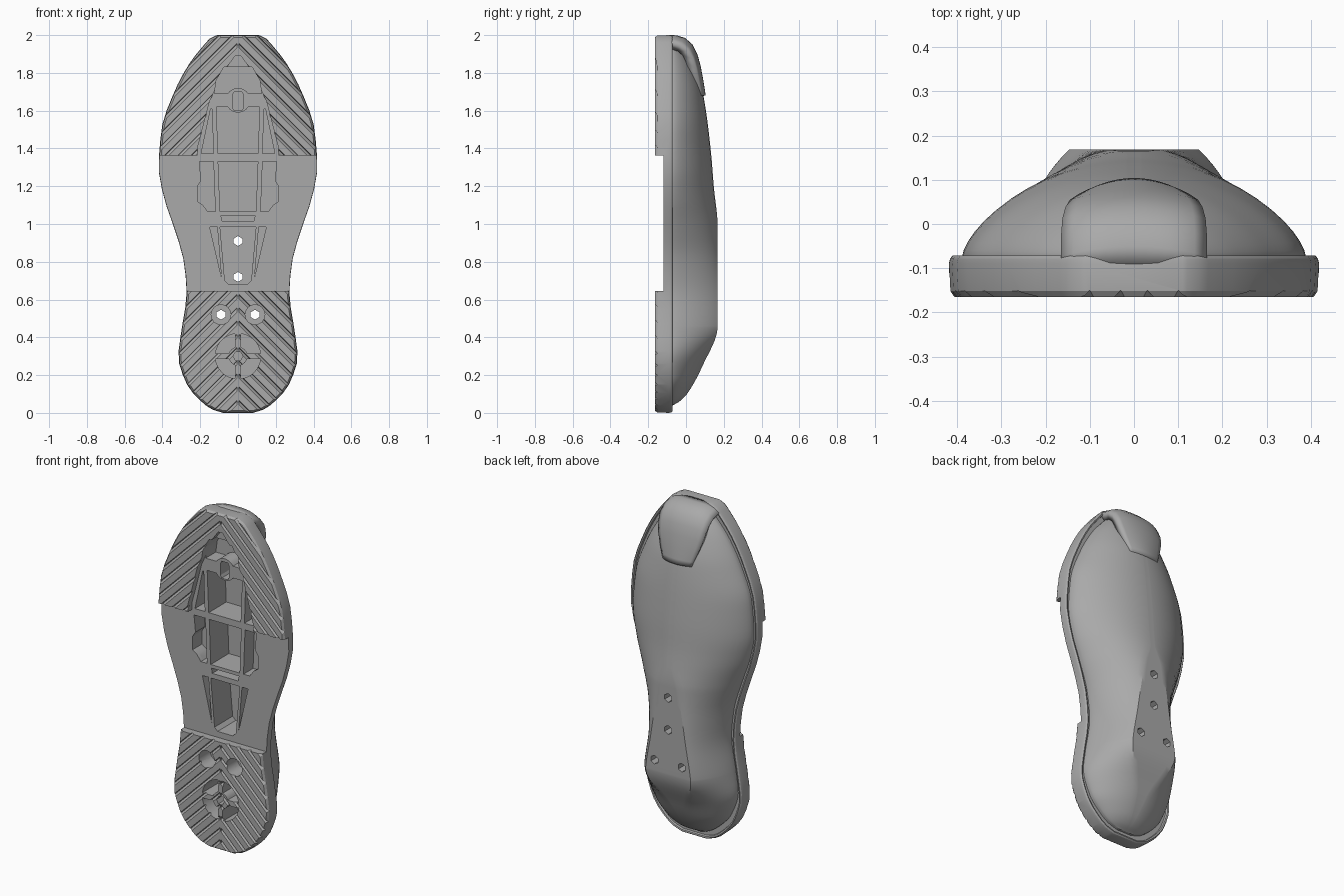
import bpy, bmesh, math

if "Cube" in bpy.data.objects:
    bpy.data.objects.remove(bpy.data.objects["Cube"])

grey = bpy.data.materials.new("mid_grey")
grey.use_nodes = True
COLOR = (0.4, 0.4, 0.4, 1)
grey.diffuse_color = COLOR
grey.node_tree.nodes["Principled BSDF"].inputs["Base Color"].default_value = COLOR


def curve(table, z):
    """Smooth curve through (z, value) pairs that never overshoots."""
    z = min(max(z, table[0][0]), table[-1][0])
    i = next(k for k in range(len(table) - 1) if z <= table[k + 1][0])

    def slope(k):
        k = min(max(k, 0), len(table) - 2)
        return (table[k + 1][1] - table[k][1]) / (table[k + 1][0] - table[k][0])

    def tangent(k):
        a, b = slope(k - 1), slope(k)
        return 2 * a * b / (a + b) if a * b > 0 else 0

    (z0, a), (z1, b) = table[i], table[i + 1]
    h = z1 - z0
    t = (z - z0) / h
    m0 = tangent(i) if i else slope(i)
    m1 = tangent(i + 1) if i < len(table) - 2 else slope(i)
    return (a * (1 + 2 * t) * (1 - t) ** 2 + b * t * t * (3 - 2 * t)
            + h * (m0 * t * (1 - t) ** 2 - m1 * t * t * (1 - t)))


def new_object(name, bm):
    bmesh.ops.recalc_face_normals(bm, faces=bm.faces)
    mesh = bpy.data.meshes.new(name)
    bm.to_mesh(mesh)
    bm.free()
    mesh.materials.append(grey)
    ob = bpy.data.objects.new(name, mesh)
    bpy.context.collection.objects.link(ob)
    return ob


def loft(bm, rings):
    """Skin closed rings of points and cap both ends."""
    rows = [[bm.verts.new(p) for p in ring] for ring in rings]
    n = len(rows[0])
    for a, b in zip(rows, rows[1:]):
        for i in range(n):
            bm.faces.new((a[i], a[(i + 1) % n], b[(i + 1) % n], b[i]))
    bm.faces.new(rows[0])
    bm.faces.new(rows[-1])


def prism(bm, points, y0, y1):
    loft(bm, [[(x, y, z) for x, z in points] for y in (y0, y1)])


def arc(cx, cz, r, start, end, n):
    angles = [math.radians(start + (end - start) * i / n) for i in range(n + 1)]
    return [(cx + r * math.cos(a), cz + r * math.sin(a)) for a in angles]


def mirror(points):
    return points + [(-x, z) for x, z in reversed(points)]


# Half width of the footprint by height
HALF = [(0, .08), (.02, .14), (.07, .205), (.15, .27), (.3, .316), (.42, .302), (.64, .272),
        (.8, .287), (1, .345), (1.15, .395), (1.3, .42), (1.5, .405), (1.7, .337),
        (1.85, .257), (1.95, .178), (1.985, .145), (2, .11)]


def cosine_steps(n):
    return [-math.cos(math.pi * i / n) for i in range(n + 1)]


# Sole: footprint rings with a soft tread edge and a raised rear lip
outline = mirror([(curve(HALF, 1 + c), 1 + c) for c in cosine_steps(34)])


def inset(d, y):
    ring = []
    for i, (x, z) in enumerate(outline):
        (ax, az), (bx, bz) = outline[i - 1], outline[(i + 1) % len(outline)]
        nx, nz = bz - az, ax - bx
        k = d / math.hypot(nx, nz)
        ring.append((x - nx * k, y, z - nz * k))
    return ring


bm = bmesh.new()
loft(bm, [inset(d, y) for d, y in ((.012, -.165), (.003, -.152), (0, -.09), (.003, -.078),
                                   (.009, -.071), (.017, -.073), (.02, -.085))])
sole = new_object("sole", bm)

# Upper: domed shell with a flat tapering mounting pad
CAP = [(.04, -.07), (.06, -.035), (.1, .005), (.25, .088), (.46, .168), (.98, .168), (1.2, .147),
       (1.36, .134), (1.68, .092), (1.85, .035), (1.93, -.015), (1.965, -.065)]
PAD = [(.04, .1), (.2, .15), (.46, .55), (.98, .2), (1.1, .05), (1.97, .05)]
bm = bmesh.new()
rings = []
for z in sorted([1.0025 + .9625 * c for c in cosine_steps(72)] + [.46, .98]):
    w = curve(HALF, 1 + (z - 1.0025) / .9625) - .032
    cap, pad = curve(CAP, z), curve(PAD, z)
    peak = (cap + .07) / (1 - pad * pad) ** .7
    us = [pad * i / 4 for i in range(5)]
    us += [pad + (1 - pad) * math.sin(math.pi * i / 24) for i in range(1, 13)]
    half = [(w * u, min(cap, peak * max(0, 1 - u * u) ** .7 - .07)) for u in us]
    back = [(-x, y) for x, y in reversed(half[1:])] + half
    rings.append([(x, y, z) for x, y in back] + [(w, -.1, z), (-w, -.1, z)])
loft(bm, rings)
upper = new_object("upper_shell", bm)

# Toe strap: wraps from the toe tip over the upper
PATH = [(2, -.09, .165), (1.999, -.05, .165), (1.985, -.005, .165), (1.95, .035, .162),
        (1.9, .06, .155), (1.84, .077, .145), (1.77, .09, .125), (1.71, .1, .105), (1.68, .104, .095)]
M = 12
ts = [2 * i / M - 1 for i in range(M + 1)]
bm = bmesh.new()
rows = [[bm.verts.new((t * w, y - .022 * t * t * (y > -.08),
                       z - .04 * t ** 4 * (z - 1.68) / .32)) for t in ts] for z, y, w in PATH]
for a, b in zip(rows, rows[1:]):
    for i in range(M):
        bm.faces.new((a[i], a[i + 1], b[i + 1], b[i]))
strap = new_object("toe_strap", bm)
if strap.data.polygons[-1].normal.y < 0:
    strap.data.flip_normals()
solid = strap.modifiers.new("thickness", "SOLIDIFY")
solid.thickness, solid.offset = .045, -1

# Midfoot recess and pointed toe recess
bm = bmesh.new()
prism(bm, mirror([(.6, .645), (.6, 1.362)]), -.3, -.12)
midfoot = new_object("cut_midfoot", bm)
bm = bmesh.new()
prism(bm, mirror([(.21, 1.3), (.215, 1.4), (.15, 1.65), (.08, 1.8), (.015, 1.89)]), -.3, -.125)
toe = new_object("cut_toe", bm)

# Chevron tread grooves
bm = bmesh.new()
for k in range(36):
    z = .05 + k * .07
    for s in (-1, 1):
        loft(bm, [[(s * x, -.19, z - x - .032), (s * x, -.19, z - x + .03),
                   (s * x, -.15, z - x + .018)] for x in (.004, .55)])
tread = new_object("cut_tread", bm)

# Ribbed pockets: centre row, mirrored side pockets, heel counterbores and quadrants
bm = bmesh.new()
boss = (0, 1.655, .065)
prism(bm, [(-.125, 1.69)] + arc(*boss, 147, 33, 8)
      + [(.125, 1.69), (.115, 1.76), (.075, 1.83), (-.075, 1.83), (-.115, 1.76)], -.3, -.03)
prism(bm, [(.105, 1.372), (.115, 1.62)] + arc(*boss, 327, 213, 8)
      + [(-.115, 1.62), (-.105, 1.372)], -.3, .04)
prism(bm, mirror([(.095, 1.065), (.105, 1.33)]), -.3, .05)
prism(bm, mirror([(.085, 1.015), (.09, 1.045)]), -.3, -.05)
prism(bm, mirror([(.05, .68), (.07, .7), (.095, .985)]), -.3, .05)
prism(bm, mirror([(.02, 1.6), (.028, 1.615), (.028, 1.685), (.02, 1.7)]), -.3, -.03)
SIDES = [[(.13, 1.372), (.195, 1.372), (.145, 1.61), (.138, 1.61)],
         [(.12, 1.065), (.16, 1.065), (.185, 1.1), (.215, 1.12), (.215, 1.2), (.195, 1.23),
          (.205, 1.33), (.13, 1.33)],
         [(.11, .985), (.15, .985), (.088, .72)]]
for s in (-1, 1):
    for pts in SIDES:
        prism(bm, [(s * x, z) for x, z in pts], -.3, -.03)
    prism(bm, arc(s * .09, .52, .052, 0, 345, 23), -.3, -.06)
for q in range(4):
    a = 90 * q
    prism(bm, arc(0, .3, .12, a + 7, a + 83, 8) + arc(0, .3, .05, a + 72, a + 18, 4), -.3, -.02)
prism(bm, arc(0, .3, .026, 0, 300, 5), -.3, -.06)
pockets = new_object("cut_pockets", bm)

# Hexagonal bolt holes through the mounting pad
bm = bmesh.new()
for x, z in ((0, .91), (0, .72), (-.09, .52), (.09, .52)):
    prism(bm, arc(x, z, .026, 30, 330, 5), -.4, .4)
bolts = new_object("cut_bolts", bm)


def carve(ob, cutter):
    """Subtract a cutter, keeping the first solver result that holds together."""
    mod = ob.modifiers.new("carve", "BOOLEAN")
    mod.operation, mod.object = "DIFFERENCE", cutter
    before = len(ob.data.polygons)
    for solver in ("MANIFOLD", "EXACT"):
        mod.solver = solver
        bpy.context.view_layer.update()
        graph = bpy.context.evaluated_depsgraph_get()
        mesh = bpy.data.meshes.new_from_object(ob.evaluated_get(graph))
        if len(mesh.polygons) > before / 2 and len(mesh.polygons) != before:
            ob.data = mesh
            break
    ob.modifiers.clear()


# Carve the parts, then drop the cutters
cutters = [midfoot, toe, tread, pockets, bolts]
for ob, tools in ((sole, cutters), (upper, [pockets, bolts])):
    for c in tools:
        carve(ob, c)
for c in cutters:
    bpy.data.objects.remove(c)

for ob in (sole, upper, strap):
    bpy.ops.object.select_all(action="DESELECT")
    ob.select_set(True)
    bpy.context.view_layer.objects.active = ob
    bpy.ops.object.shade_smooth_by_angle(angle=math.radians(25))
